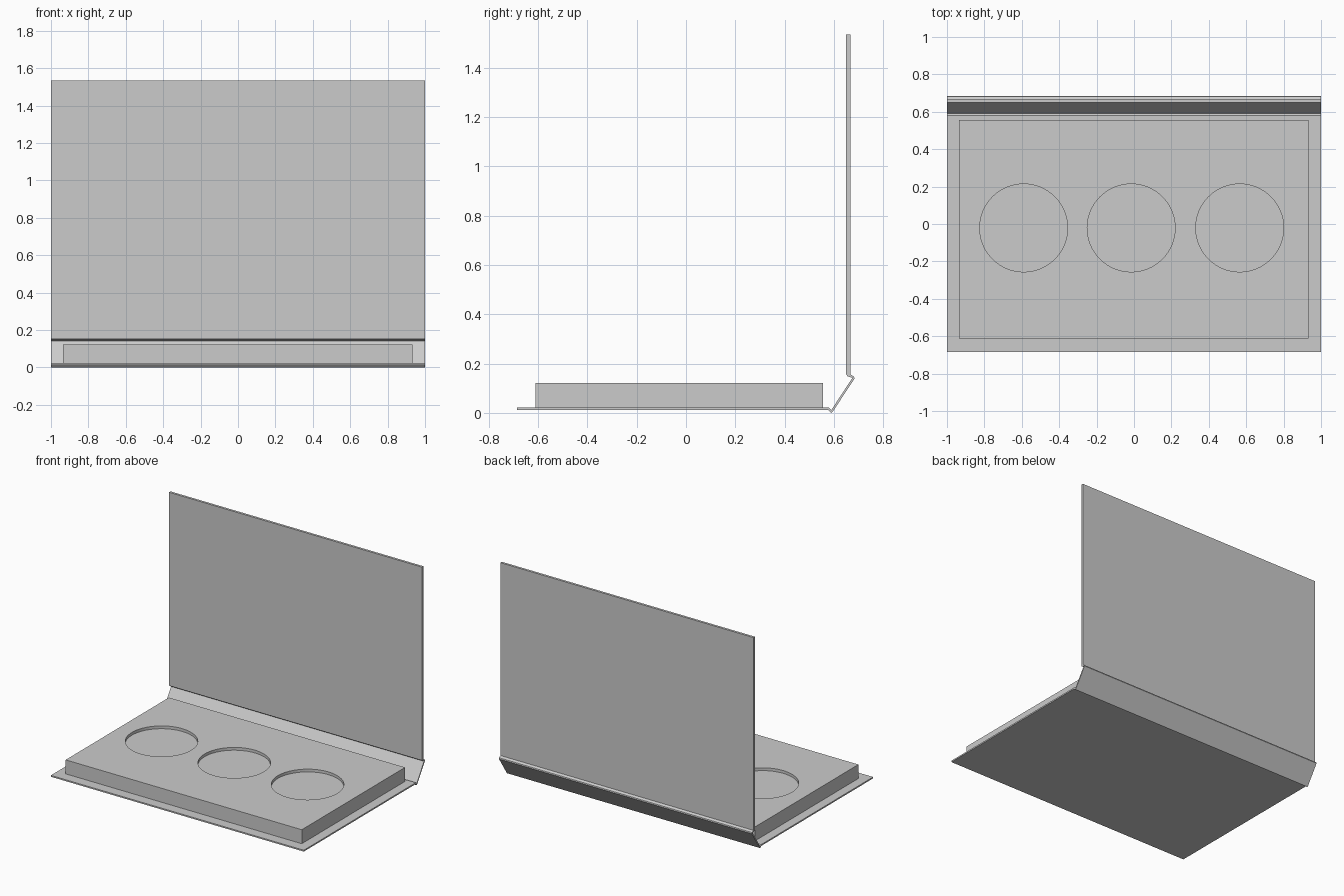
import bpy, bmesh

if "Cube" in bpy.data.objects:
    bpy.data.objects.remove(bpy.data.objects["Cube"])


def extrude_profile(name, points, x0, x1):
    """Closed YZ outline extruded along x."""
    bm = bmesh.new()
    face = bm.faces.new([bm.verts.new((x0, y, z)) for y, z in points])
    out = bmesh.ops.extrude_face_region(bm, geom=[face])
    moved = [v for v in out["geom"] if isinstance(v, bmesh.types.BMVert)]
    bmesh.ops.translate(bm, vec=(x1 - x0, 0, 0), verts=moved)
    bmesh.ops.recalc_face_normals(bm, faces=bm.faces)
    mesh = bpy.data.meshes.new(name)
    bm.to_mesh(mesh)
    bm.free()
    obj = bpy.data.objects.new(name, mesh)
    bpy.context.collection.objects.link(obj)
    return obj


# Folding cover: base sheet, creased slanted spine, upright lid
extrude_profile("folding_cover", [
    (-0.685, 0.012), (0.577, 0.012), (0.589, 0.0), (0.594, 0.003),
    (0.684, 0.139), (0.682, 0.147), (0.667, 0.157), (0.667, 1.535),
    (0.650, 1.535), (0.650, 0.157), (0.655, 0.149), (0.675, 0.142),
    (0.590, 0.012), (0.580, 0.022), (-0.685, 0.022),
], -1.0, 1.0)

# Inner tray block resting on the base sheet
tray = extrude_profile("tray", [
    (-0.611, 0.022), (0.555, 0.022), (0.555, 0.122), (-0.611, 0.122),
], -0.935, 0.932)

# Three shallow round recesses in the tray top
for i, x in enumerate((-0.59, -0.015, 0.565)):
    bpy.ops.mesh.primitive_cylinder_add(vertices=64, radius=0.235, depth=0.1,
                                        location=(x, -0.021, 0.152))
    cutter = bpy.context.object
    cutter.name = f"recess_cutter_{i + 1}"
    cutter.hide_render = True
    cutter.hide_set(True)
    mod = tray.modifiers.new(f"recess_{i + 1}", "BOOLEAN")
    mod.operation = "DIFFERENCE"
    mod.solver = "EXACT"
    mod.object = cutter
